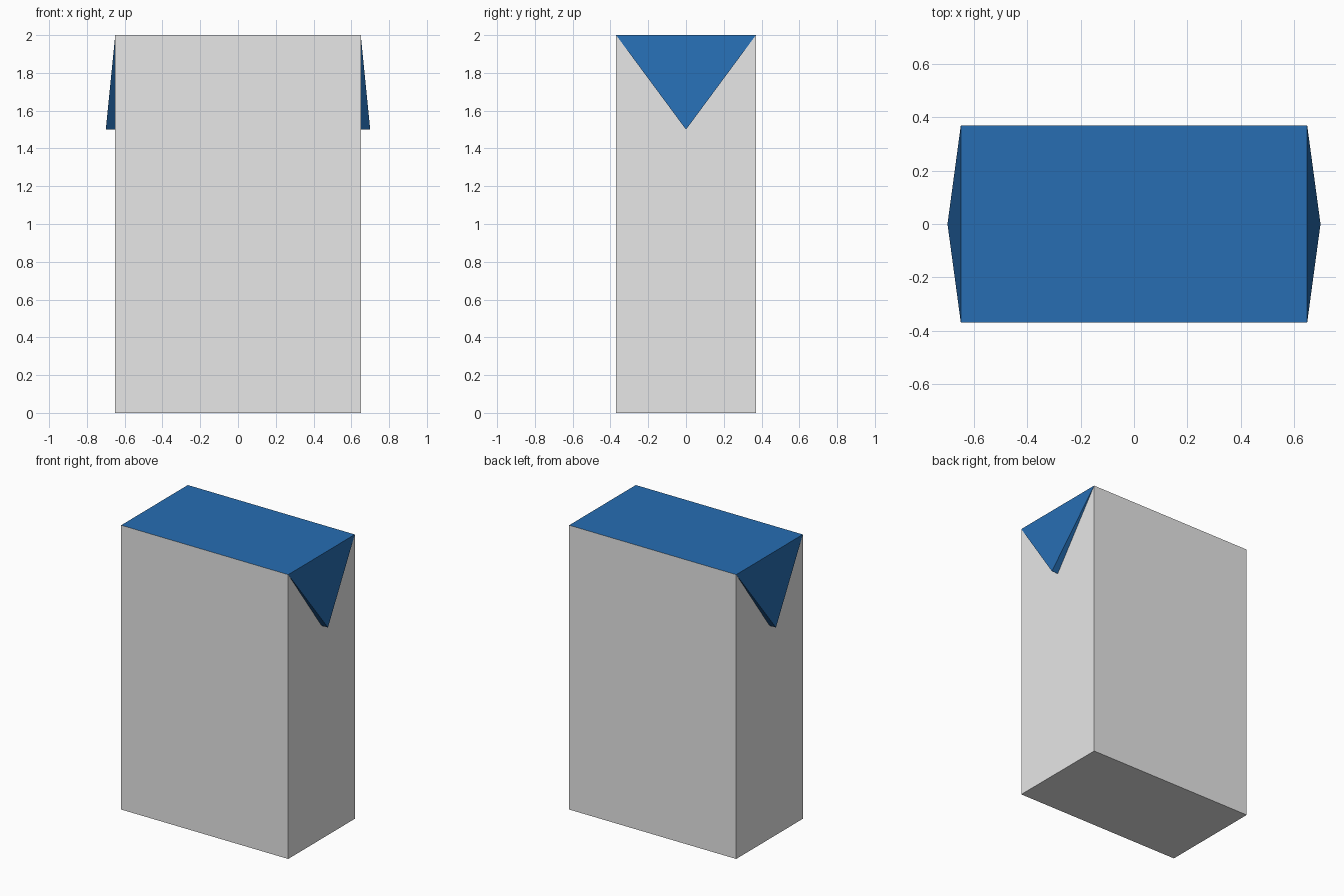
import bpy
import bmesh

if "Cube" in bpy.data.objects:
    bpy.data.objects.remove(bpy.data.objects["Cube"])

W, D, H = 0.65, 0.37, 2.0      # half width, half depth, height
FLAP_OUT, FLAP_Z = 0.70, 1.5   # folded flap tip


def material(name, rgb):
    m = bpy.data.materials.new(name)
    m.diffuse_color = (*rgb, 1.0)
    m.use_nodes = True
    m.node_tree.nodes["Principled BSDF"].inputs["Base Color"].default_value = m.diffuse_color
    return m


white = material("carton_white", (0.8, 0.8, 0.8))
blue = material("carton_blue", (0.02, 0.155, 0.45))


def add_object(name, bm, mats):
    bmesh.ops.recalc_face_normals(bm, faces=bm.faces)
    mesh = bpy.data.meshes.new(name)
    bm.to_mesh(mesh)
    bm.free()
    for m in mats:
        mesh.materials.append(m)
    ob = bpy.data.objects.new(name, mesh)
    bpy.context.collection.objects.link(ob)
    return ob


# Carton body: plain box with a blue top face
bm = bmesh.new()
bmesh.ops.create_cube(bm, size=1.0)
for v in bm.verts:
    v.co = (v.co.x * 2 * W, v.co.y * 2 * D, (v.co.z + 0.5) * H)
bm.normal_update()
for f in bm.faces:
    f.material_index = 1 if f.normal.z > 0.5 else 0
add_object("carton_body", bm, [white, blue])

# Folded triangular ears, one on each narrow side
for side, label in ((1, "right"), (-1, "left")):
    bm = bmesh.new()
    a, b, tip, root = [bm.verts.new(p) for p in (
        (side * W, -D, H), (side * W, D, H),
        (side * FLAP_OUT, 0, FLAP_Z), (side * W, 0, FLAP_Z))]
    for tri in ((a, b, tip), (a, tip, root), (b, root, tip), (a, root, b)):
        bm.faces.new(tri)
    # The hidden face lying on the body is dropped after orienting the normals
    bmesh.ops.recalc_face_normals(bm, faces=bm.faces)
    hidden = [f for f in bm.faces if tip not in f.verts]
    bmesh.ops.delete(bm, geom=hidden, context='FACES_ONLY')
    add_object(label + "_folded_flap", bm, [blue])
